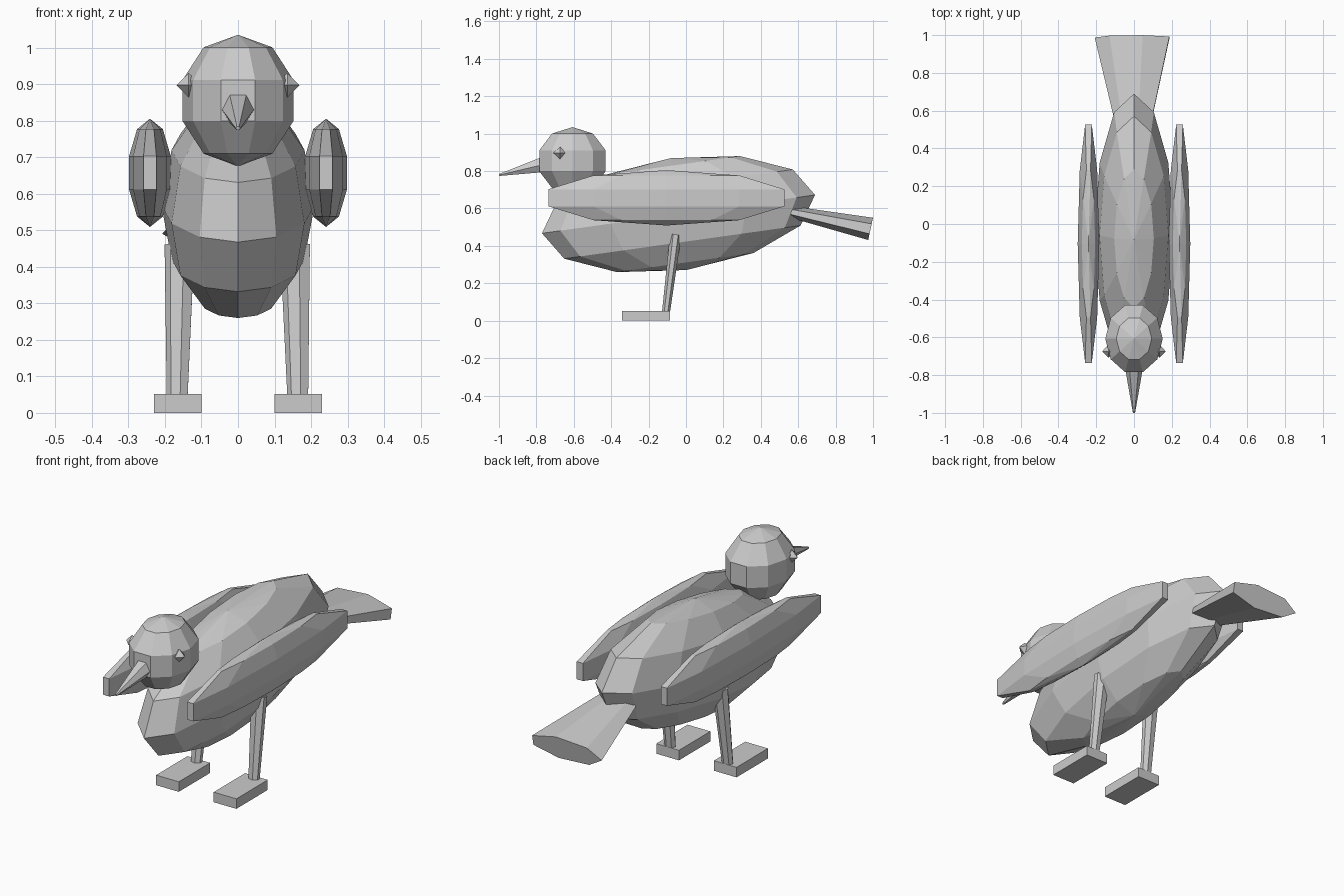
import bpy, bmesh
from math import pi, cos, sin, radians
from mathutils import Matrix, Vector

if "Cube" in bpy.data.objects:
    bpy.data.objects.remove(bpy.data.objects["Cube"])


def finish(name, bm):
    bmesh.ops.recalc_face_normals(bm, faces=bm.faces)
    me = bpy.data.meshes.new(name)
    bm.to_mesh(me)
    bm.free()
    ob = bpy.data.objects.new(name, me)
    bpy.context.collection.objects.link(ob)
    return ob


def ellipsoid(name, centre, radii, segs, rings, tilt=0.0):
    # flat-faced sphere with vertices on the x axis, scaled then tilted about x
    m = (Matrix.Translation(centre) @ Matrix.Rotation(radians(tilt), 4, 'X')
         @ Matrix.Diagonal((*radii, 1)) @ Matrix.Rotation(pi / 2, 4, 'Z'))
    bm = bmesh.new()
    bmesh.ops.create_uvsphere(bm, u_segments=segs, v_segments=rings, radius=1, matrix=m)
    return finish(name, bm)


def frustum(name, p0, p1, r0, r1, sides, flat=1.0):
    # tapered prism between two points, wide along x and flattened across it
    p0, p1 = Vector(p0), Vector(p1)
    axis = (p1 - p0).normalized()
    v = axis.cross(Vector((1, 0, 0))).normalized()
    u = v.cross(axis)
    bm = bmesh.new()
    loops = []
    for p, r in ((p0, r0), (p1, r1)):
        angles = [pi + 2 * pi * i / sides for i in range(sides)]
        loops.append([bm.verts.new(p + r * (cos(a) * u + flat * sin(a) * v)) for a in angles])
    a, b = loops
    for i in range(sides):
        j = (i + 1) % sides
        bm.faces.new((a[i], a[j], b[j], b[i]))
    bm.faces.new(a)
    bm.faces.new(b)
    return finish(name, bm)


def box(name, lo, hi):
    lo, hi = Vector(lo), Vector(hi)
    bm = bmesh.new()
    m = Matrix.Translation((lo + hi) / 2) @ Matrix.Diagonal((*(hi - lo), 1))
    bmesh.ops.create_cube(bm, size=1, matrix=m)
    return finish(name, bm)


# body, head, beak and tail
ellipsoid("body", (0, -0.04, 0.57), (0.21, 0.737, 0.302), 12, 6, tilt=8)
ellipsoid("head", (0, -0.607, 0.855), (0.16, 0.196, 0.18), 10, 5)
frustum("beak", (0, -0.74, 0.84), (0, -0.999, 0.779), 0.051, 0.006, 6)
frustum("tail", (0, 0.56, 0.582), (0, 0.987, 0.491), 0.106, 0.208, 7, flat=0.3)

# paired parts
for side, s in (("right", 1), ("left", -1)):
    ellipsoid(side + "_wing", (s * 0.241, -0.105, 0.657), (0.06, 0.697, 0.148), 10, 5)
    ellipsoid(side + "_eye", (s * 0.135, -0.674, 0.897), (0.033, 0.035, 0.033), 4, 2)
    frustum(side + "_leg", (s * 0.165, -0.107, 0.045), (s * 0.158, -0.055, 0.46),
            0.03, 0.043, 7, flat=0.73)
    x = sorted((s * 0.1, s * 0.23))
    box(side + "_foot", (x[0], -0.342, 0), (x[1], -0.085, 0.052))
